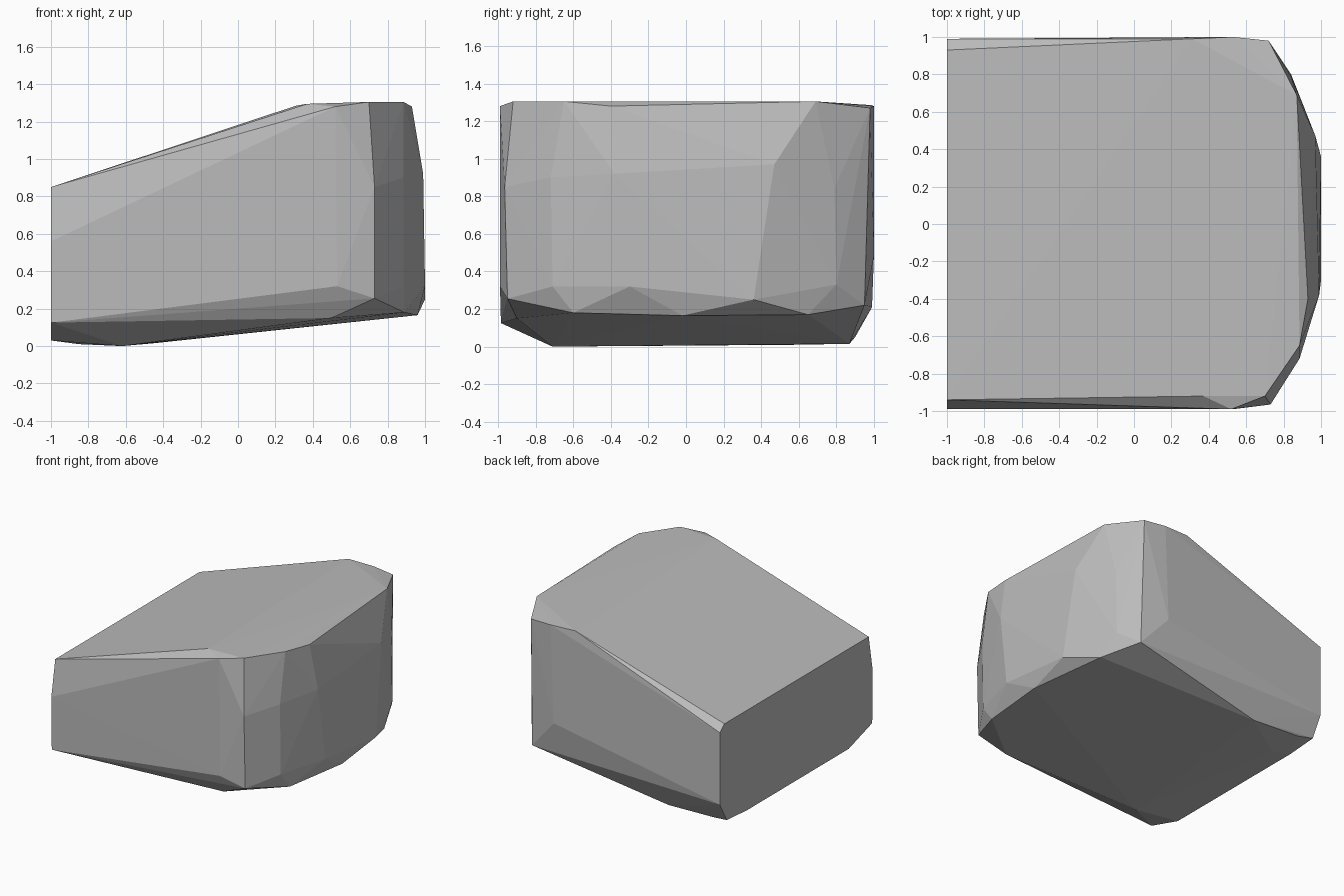
import bpy
import bmesh

# Corner points of the faceted stone, grouped by zone
rear = [(-1, -0.94, 0.85), (-1, 0.93, 0.85), (-1, 0.99, 0.80), (-1, 0.99, 0.21),
        (-1, 0.9, 0.05), (-1, 0.64, 0.03), (-1, -0.68, 0.03),
        (-1, -0.985, 0.125), (-1, -0.99, 0.56)]
floor = [(-0.62, -0.71, 0.0), (-0.85, 0.6, 0.01), (-0.87, 0.88, 0.03), (-0.45, 0.87, 0.015)]
lower_rim = [(0.5, -0.9, 0.15), (0.73, -0.95, 0.255), (0.89, -0.6, 0.18),
             (0.96, -0.02, 0.165), (0.87, 0.65, 0.17), (0.73, 0.95, 0.22),
             (0.53, -0.99, 0.32), (0.885, -0.71, 0.32), (1.0, -0.3, 0.32),
             (1.0, 0.36, 0.25), (0.84, 0.8, 0.33), (0.5, 1.0, 0.48)]
upper_sides = [(0.73, -0.965, 0.85), (0.885, -0.72, 0.9), (0.99, -0.38, 0.92),
               (0.97, 0.47, 0.97), (0.84, 0.79, 0.84)]
top_rim = [(0.37, -0.92, 1.295), (0.52, -0.99, 1.28), (0.70, -0.92, 1.305),
           (0.885, -0.65, 1.305), (0.93, -0.4, 1.28), (0.87, 0.69, 1.305),
           (0.72, 0.98, 1.27), (0.53, 1.0, 1.28), (0.31, 0.99, 1.285)]

# Wrap the corners in one closed convex skin
bm = bmesh.new()
for p in rear + floor + lower_rim + upper_sides + top_rim:
    bm.verts.new(p)
res = bmesh.ops.convex_hull(bm, input=bm.verts)
loose = [v for v in bm.verts if not v.link_faces]
bmesh.ops.delete(bm, geom=loose, context='VERTS')
bmesh.ops.recalc_face_normals(bm, faces=bm.faces)
mesh = bpy.data.meshes.new("stone_block")
bm.to_mesh(mesh)
bm.free()

# Plain grey stone colour, flat shaded
mat = bpy.data.materials.new("stone grey")
mat.diffuse_color = (0.5, 0.5, 0.5, 1)
mesh.materials.append(mat)
stone = bpy.data.objects.new("stone_block", mesh)
bpy.context.collection.objects.link(stone)
